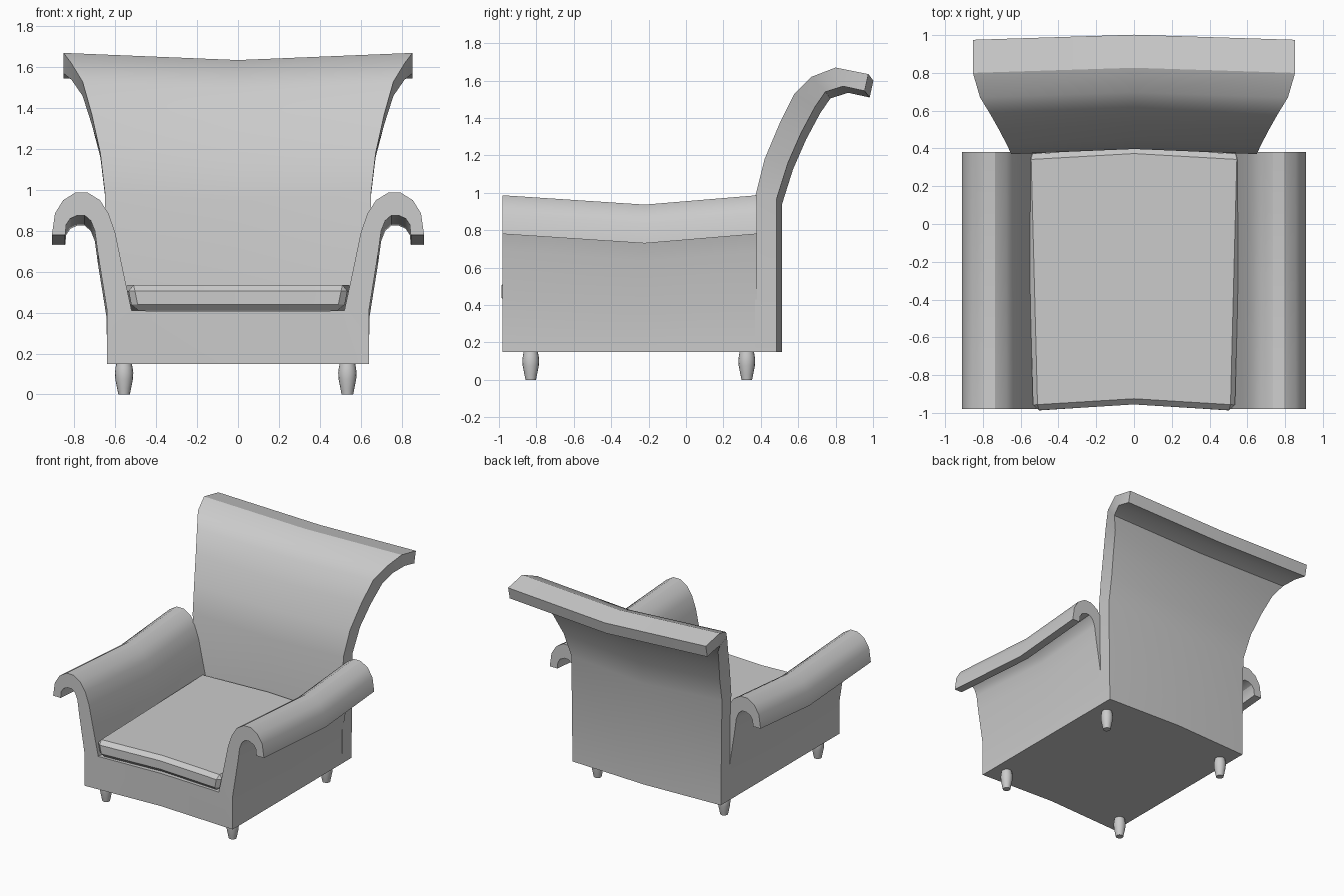
import bpy, bmesh
from math import cos, sin, pi, radians

if "Cube" in bpy.data.objects:
    bpy.data.objects.remove(bpy.data.objects["Cube"])


def finish(name, bm, bevel=0):
    """Clean up, optionally chamfer hard edges, and add the object."""
    bmesh.ops.remove_doubles(bm, verts=bm.verts, dist=1e-5)
    bmesh.ops.recalc_face_normals(bm, faces=bm.faces)
    if bevel:
        hard = [e for e in bm.edges if e.calc_face_angle(0) > radians(30)]
        bmesh.ops.bevel(bm, geom=hard, offset=bevel, segments=1, affect='EDGES')
    me = bpy.data.meshes.new(name)
    bm.to_mesh(me)
    bm.free()
    ob = bpy.data.objects.new(name, me)
    bpy.context.collection.objects.link(ob)
    bpy.ops.object.select_all(action='DESELECT')
    ob.select_set(True)
    bpy.context.view_layer.objects.active = ob
    bpy.ops.object.shade_smooth_by_angle(angle=radians(30))
    return ob


def slab(name, skin_a, skin_b, bevel=0):
    """Closed shell between two matching point grids."""
    bm = bmesh.new()
    a, b = [[[bm.verts.new(p) for p in row] for row in g] for g in (skin_a, skin_b)]
    m, n = len(a), len(a[0])
    for g in (a, b):
        for i in range(m - 1):
            for j in range(n - 1):
                bm.faces.new((g[i][j], g[i + 1][j], g[i + 1][j + 1], g[i][j + 1]))
    for i in range(m - 1):
        for j in (0, n - 1):
            bm.faces.new((a[i][j], a[i + 1][j], b[i + 1][j], b[i][j]))
    for j in range(n - 1):
        for i in (0, m - 1):
            bm.faces.new((a[i][j], a[i][j + 1], b[i][j + 1], b[i][j]))
    return finish(name, bm, bevel)


# Base and rolled arms: one half-profile of (upper x, z), (lower x, z) pairs
half = [((0, .405), (0, .15)), ((.52, .41), (.64, .15)), ((.565, .62), (.64, .41)),
        ((.60, .79), (.685, .69)), ((.633, .885), (.70, .80)), ((.675, .95), (.72, .85)),
        ((.735, .987), (.75, .876)), ((.795, .987), (.785, .876)),
        ((.855, .95), (.82, .86)), ((.895, .885), (.84, .83)), ((.91, .78), (.845, .78))]
profile = [((-a[0], a[1]), (-b[0], b[1])) for a, b in half[:0:-1]] + half
sections = [(-.98, 0), (-.22, .05), (.38, 0)]      # y, sag


def arm_skin(k):
    return [[(p[k][0], y + (.03 if p[k][0] == 0 else 0),
              p[k][1] - (sag if p[k][1] > .2 else 0)) for y, sag in sections]
            for p in profile]


slab("base_and_arms", arm_skin(0), arm_skin(1))

# Flared back: half width, front (y, z), rear (y, z)
back = [(.64, (.37, .15), (.485, .15)), (.65, (.37, .98), (.485, .97)),
        (.673, (.42, 1.18), (.545, 1.16)), (.715, (.50, 1.37), (.615, 1.32)),
        (.76, (.58, 1.53), (.69, 1.46)), (.815, (.67, 1.62), (.745, 1.54)),
        (.853, (.80, 1.67), (.84, 1.57)), (.853, (.975, 1.635), (.955, 1.545))]


def back_skin(k):
    rows = []
    for r in back:
        y, z = r[k]
        drop = 0 if z < .2 else .035
        rows.append([(-r[0], y, z), (0, y + .027, z - drop), (r[0], y, z)])
    return rows


slab("backrest", back_skin(1), back_skin(2))


# Chamfered seat cushion, bowed in plan
def cushion_skin(z, grow):
    return [[(s * (w + grow), y + (0 if s else .033), z) for s in (-1, 0, 1)]
            for y, w in ((-.988, .515), (.37, .55))]


slab("seat_cushion", cushion_skin(.535, .025), cushion_skin(.41, 0), .03)

# Turned legs
leg = [(.028, 0), (.034, .03), (.043, .075), (.045, .105), (.042, .13), (.036, .16)]
for x in (-.557, .535):
    for y in (-.83, .325):
        bm = bmesh.new()
        rings = [[bm.verts.new((x + r * cos(2 * pi * i / 16), y + r * sin(2 * pi * i / 16), z))
                  for i in range(16)] for r, z in leg]
        for lo, hi in zip(rings, rings[1:]):
            for i in range(16):
                j = (i + 1) % 16
                bm.faces.new((lo[i], lo[j], hi[j], hi[i]))
        bm.faces.new(rings[0])
        bm.faces.new(rings[-1])
        finish(("front" if y < 0 else "rear") + ("_left_leg" if x < 0 else "_right_leg"), bm)
